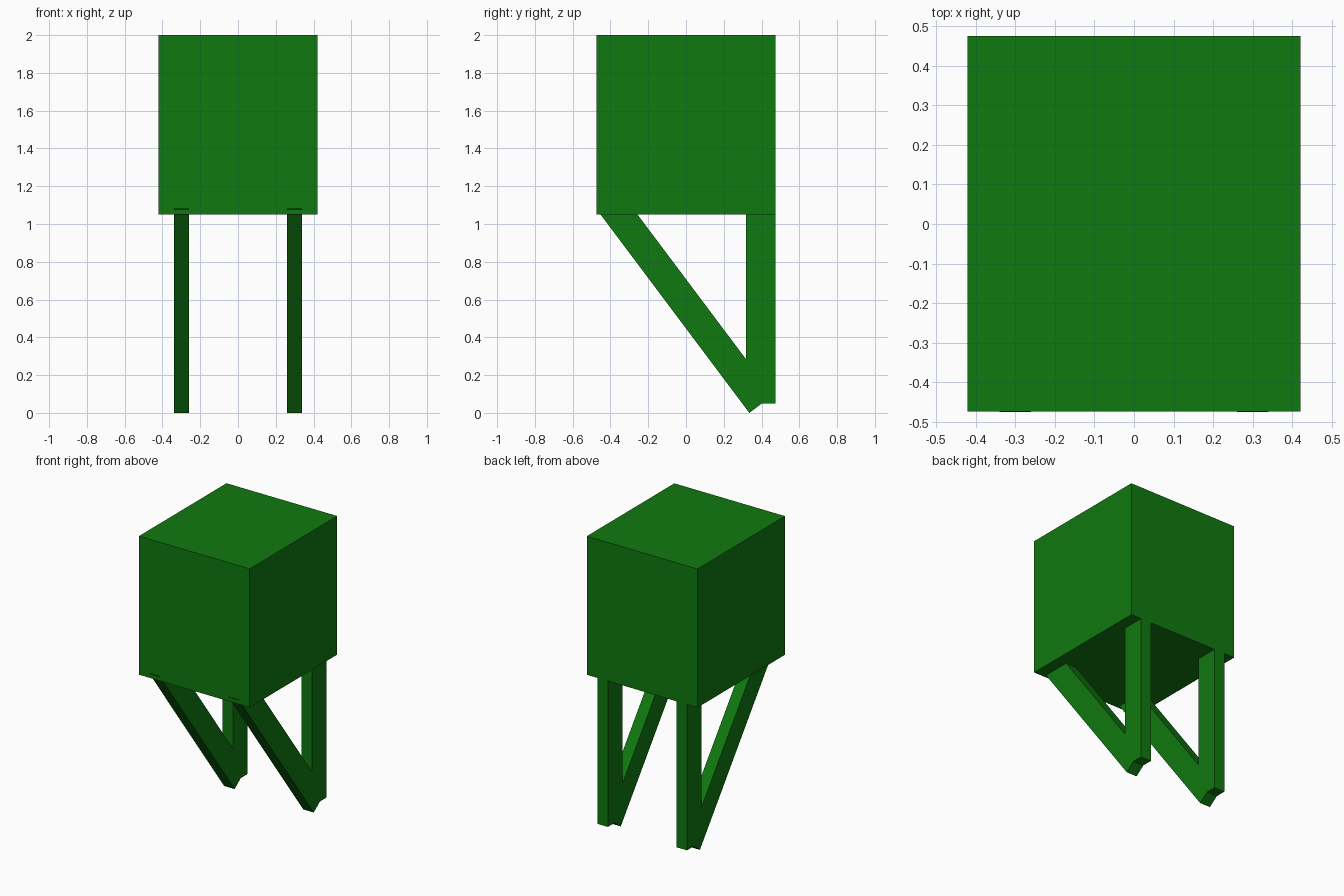
import bpy, bmesh

if "Cube" in bpy.data.objects:
    bpy.data.objects.remove(bpy.data.objects["Cube"])

green = bpy.data.materials.new("green")
green.diffuse_color = (0.005, 0.19, 0.005, 1)
green.use_nodes = True
green.node_tree.nodes["Principled BSDF"].inputs["Base Color"].default_value = green.diffuse_color


def prism(name, profile, x0, x1):
    """Extrude a (y, z) outline from x0 to x1."""
    bm = bmesh.new()
    face = bm.faces.new([bm.verts.new((x0, y, z)) for y, z in profile])
    new = bmesh.ops.extrude_face_region(bm, geom=[face])["geom"]
    verts = [v for v in new if isinstance(v, bmesh.types.BMVert)]
    bmesh.ops.translate(bm, verts=verts, vec=(x1 - x0, 0, 0))
    bmesh.ops.recalc_face_normals(bm, faces=bm.faces)
    mesh = bpy.data.meshes.new(name)
    bm.to_mesh(mesh)
    bm.free()
    mesh.materials.append(green)
    obj = bpy.data.objects.new(name, mesh)
    bpy.context.collection.objects.link(obj)
    return obj


def rect(y0, y1, z0, z1):
    return [(y0, z0), (y1, z0), (y1, z1), (y0, z1)]


# Box body
prism("box_body", rect(-0.473, 0.475, 1.05, 2.0), -0.42, 0.42)

# Slanted brace outline: lower edge start, unit direction, length, width
sy, sz, dy, dz, length, width = 0.335, 0.0, -0.6, 0.8, 1.35, 0.157
brace = [(sy + dy * a + dz * b, sz + dz * a - dy * b)
         for a, b in ((0, 0), (length, 0), (length, width), (0, width))]

# Upright and brace on each side
for side, x in (("left", -0.3), ("right", 0.3)):
    prism(side + "_upright", rect(0.318, 0.475, 0.05, 1.05), x - 0.04, x + 0.04)
    prism(side + "_brace", brace, x - 0.04, x + 0.04)
